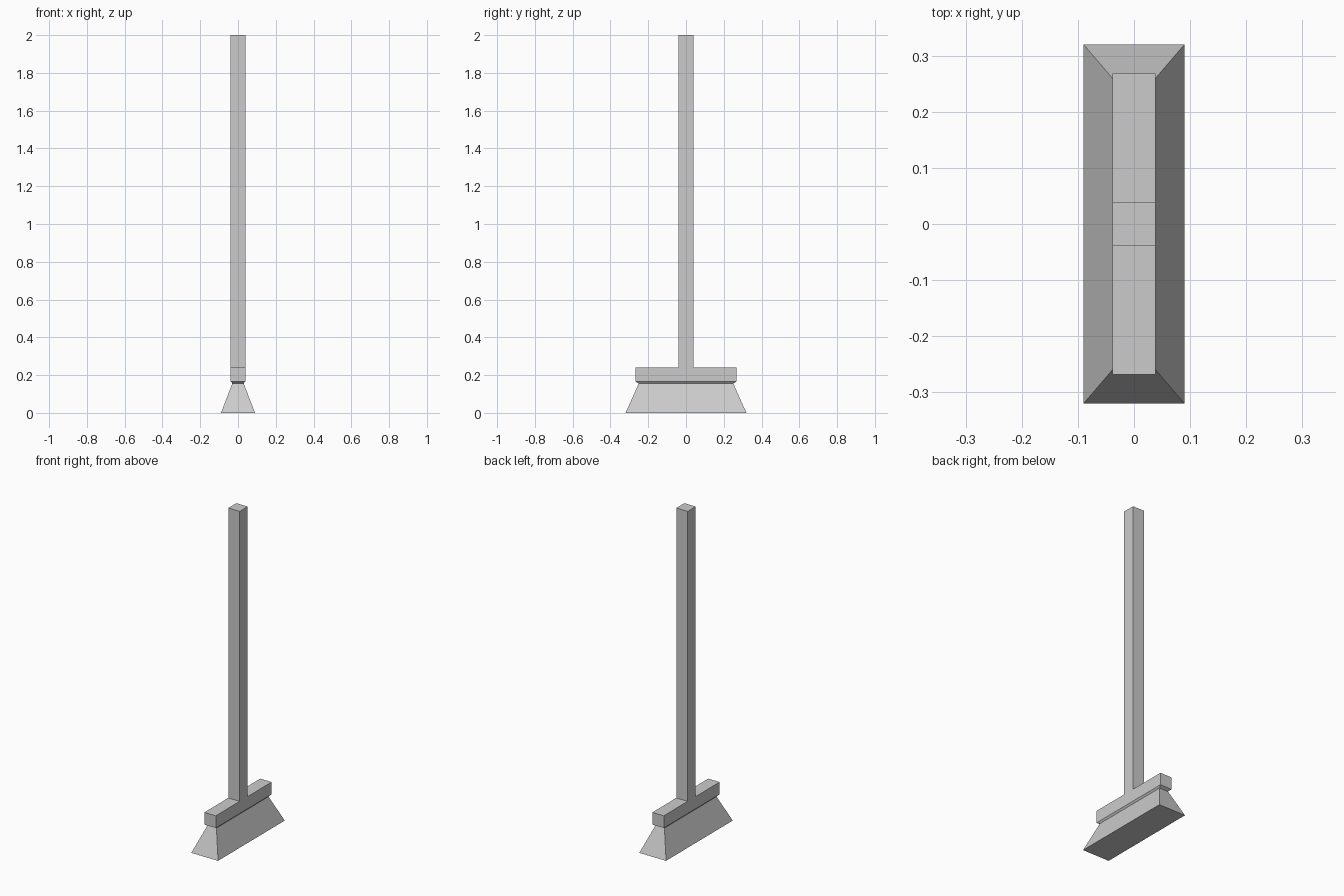
import bpy
import bmesh

if "Cube" in bpy.data.objects:
    bpy.data.objects.remove(bpy.data.objects["Cube"])


def add_object(name, bm):
    bmesh.ops.recalc_face_normals(bm, faces=bm.faces)
    mesh = bpy.data.meshes.new(name)
    bm.to_mesh(mesh)
    bm.free()
    obj = bpy.data.objects.new(name, mesh)
    bpy.context.collection.objects.link(obj)
    return obj


def loft(name, rings):
    """Stack of rectangles given as (half x, half y, z), capped at both ends."""
    bm = bmesh.new()
    loops = [[bm.verts.new((sx * hx, sy * hy, z))
              for sx, sy in ((-1, -1), (1, -1), (1, 1), (-1, 1))]
             for hx, hy, z in rings]
    for a, b in zip(loops, loops[1:]):
        for i in range(4):
            j = (i + 1) % 4
            bm.faces.new((a[i], a[j], b[j], b[i]))
    bm.faces.new(loops[0])
    bm.faces.new(loops[-1])
    return add_object(name, bm)


HALF = 0.0385       # half thickness of the handle and crossbar
BAR = 0.268         # half length of the crossbar
BAR_Z, BAR_TOP, TOP = 0.166, 0.24, 2.0

# Handle and crossbar: a T profile extruded along x
half_profile = [(BAR, BAR_Z), (BAR, BAR_TOP), (HALF, BAR_TOP), (HALF, TOP)]
profile = half_profile + [(-y, z) for y, z in reversed(half_profile)]
bm = bmesh.new()
face = bm.faces.new([bm.verts.new((-HALF, y, z)) for y, z in profile])
result = bmesh.ops.extrude_face_region(bm, geom=[face])
moved = [v for v in result["geom"] if isinstance(v, bmesh.types.BMVert)]
bmesh.ops.translate(bm, verts=moved, vec=(2 * HALF, 0, 0))
add_object("handle_and_crossbar", bm)

# Bristles: flared block with a pinched neck under the crossbar
loft("bristles", [(0.09, 0.32, 0.0), (0.03, 0.25, 0.156), (HALF, BAR, BAR_Z)])
